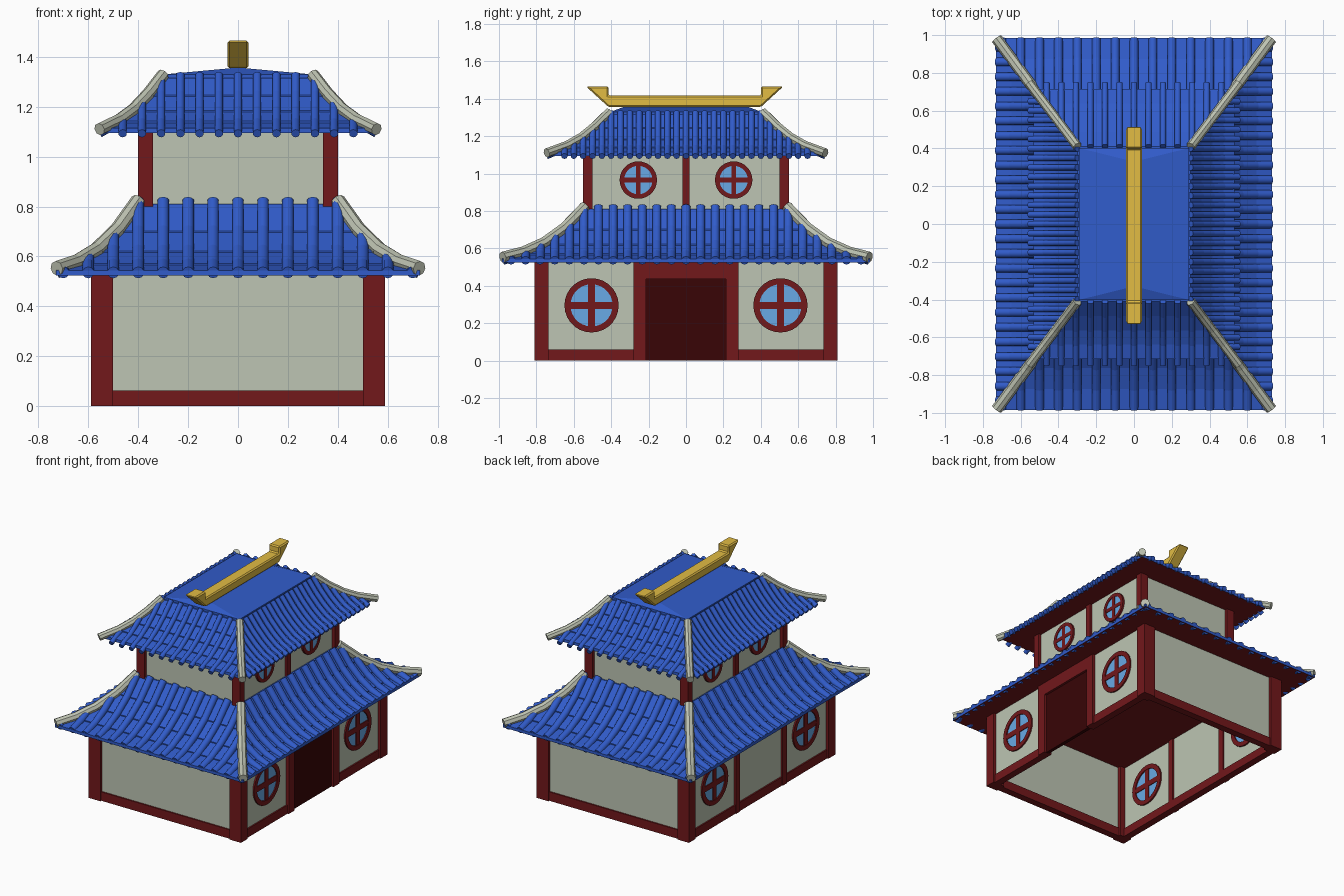
import bpy, bmesh, math
from mathutils import Matrix, Vector

cube = bpy.data.objects.get("Cube")
if cube:
    bpy.data.objects.remove(cube, do_unlink=True)


def material(name, rgb):
    linear = [((c / 255 + 0.055) / 1.055) ** 2.4 for c in rgb] + [1]
    m = bpy.data.materials.new(name)
    m.use_nodes = True
    m.diffuse_color = linear
    m.node_tree.nodes["Principled BSDF"].inputs["Base Color"].default_value = linear
    return m


BLUE = material("blue tile", (49, 92, 203))
RED = material("dark red wood", (114, 24, 27))
PALE = material("pale plaster", (189, 197, 179))
STONE = material("pale stone", (190, 195, 178))
GOLD = material("gold", (226, 188, 68))
GLASS = material("light blue glass", (104, 170, 230))
DARK = material("dark maroon", (56, 3, 5))
SIGNS = (-1, 1)


def finish(name, bm, *mats, smooth=False):
    bmesh.ops.recalc_face_normals(bm, faces=bm.faces)
    mesh = bpy.data.meshes.new(name)
    bm.to_mesh(mesh)
    bm.free()
    obj = bpy.data.objects.new(name, mesh)
    bpy.context.collection.objects.link(obj)
    for m in mats:
        mesh.materials.append(m)
    if smooth:
        bpy.ops.object.select_all(action='DESELECT')
        obj.select_set(True)
        bpy.context.view_layer.objects.active = obj
        bpy.ops.object.shade_smooth_by_angle(angle=math.radians(50))
    return obj


def add_box(bm, x, y, z):
    """Box from three (low, high) ranges."""
    size = [r[1] - r[0] for r in (x, y, z)]
    mid = [(r[1] + r[0]) / 2 for r in (x, y, z)]
    bmesh.ops.create_cube(bm, size=1, matrix=Matrix.Translation(mid) @ Matrix.Diagonal((*size, 1)))


def boxes(name, mat, ranges):
    bm = bmesh.new()
    for r in ranges:
        add_box(bm, *r)
    return finish(name, bm, mat)


def span(sign, low, high):
    return tuple(sorted((sign * low, sign * high)))


def add_rod(bm, p, q, radius, sides):
    d = q - p
    if d.length < 0.005:
        return
    m = Matrix.Translation((p + q) / 2) @ d.to_track_quat('Z', 'Y').to_matrix().to_4x4()
    bmesh.ops.create_cone(bm, cap_ends=True, segments=sides, radius1=radius, radius2=radius,
                          depth=d.length, matrix=m)


def window(name, x, y, z, outer, inner, depth):
    # round frame: a rectangle spun about the x axis
    centre = Vector((x, y, z))
    bm = bmesh.new()
    corners = [(-depth, inner), (depth, inner), (depth, outer), (-depth, outer)]
    verts = [bm.verts.new(centre + Vector((a, 0, r))) for a, r in corners]
    edges = [bm.edges.new((verts[i], verts[(i + 1) % 4])) for i in range(4)]
    bmesh.ops.spin(bm, geom=verts + edges, cent=centre, axis=(1, 0, 0),
                   angle=math.tau, steps=28)
    bmesh.ops.remove_doubles(bm, verts=bm.verts, dist=0.0005)
    # crossing bars
    w, d = inner * 0.17, depth * 0.9
    add_box(bm, (x - d, x + d), (y - w, y + w), (z - inner, z + inner))
    add_box(bm, (x - d, x + d), (y - inner, y + inner), (z - w, z + w))
    finish(name + "_frame", bm, RED)
    bm = bmesh.new()
    half = Vector((depth * 0.7, 0, 0))
    add_rod(bm, centre - half, centre + half, inner * 1.03, 28)
    finish(name + "_glass", bm, GLASS)


def roof(name, eave, top, heights, radius, spacing, ridge_radius, overhang):
    rows = len(heights) - 1

    def at(t):
        """Half width, half depth and height at slope position t."""
        i = min(max(int(t * rows), 0), rows - 1)
        z = heights[i] + (heights[i + 1] - heights[i]) * (t * rows - i)
        return [eave[k] + (top[k] - eave[k]) * t for k in (0, 1)] + [z]

    # stepped tile slopes as stacked rectangular rings
    levels = [(*eave, heights[0] - 0.013)]
    for i in range(rows):
        low, high = at(i / rows), at((i + 1) / rows)
        levels += [(low[0], low[1], low[2] + 0.007), tuple(high)]
    bm = bmesh.new()
    rings = [[bm.verts.new((sx * x, sy * y, z)) for sx, sy in ((-1, -1), (1, -1), (1, 1), (-1, 1))]
             for x, y, z in levels]
    for a, b in zip(rings, rings[1:]):
        for i in range(4):
            j = (i + 1) % 4
            bm.faces.new((a[i], a[j], b[j], b[i]))
    bm.faces.new(rings[-1])
    soffit = bm.faces.new(rings[0][::-1])
    soffit.material_index = 1
    finish(name + "_slopes", bm, BLUE, RED)

    # round cover tiles running down each slope, cut off at the hips
    start = -overhang
    bm = bmesh.new()
    for axis in (0, 1):
        count = int((eave[axis] - 0.02) / spacing[axis])
        for n in range(-count, count + 1):
            c = n * spacing[axis]
            limit = min(1, (eave[axis] - abs(c)) / (eave[axis] - top[axis]))
            stops = [start] + [i / rows for i in range(1, rows) if i / rows < limit] + [limit]
            for side in SIGNS:
                points = []
                for t in stops:
                    p = at(t)
                    v = Vector((0, 0, p[2] - 0.003 + 0.015 * min(1, max(0, t * 2))))
                    v[axis], v[1 - axis] = c, side * p[1 - axis]
                    points.append(v)
                for p, q in zip(points, points[1:]):
                    add_rod(bm, p, q, radius, 10)
    finish(name + "_cover_tiles", bm, BLUE, smooth=True)

    # stone hip ridges
    bm = bmesh.new()
    for sx in SIGNS:
        for sy in SIGNS:
            pts = [Vector((sx * p[0], sy * p[1], p[2] + 0.014))
                   for p in map(at, [start] + [i / rows for i in range(1, rows + 1)])]
            for p, q in zip(pts, pts[1:]):
                add_rod(bm, p, q, ridge_radius, 8)
    finish(name + "_hip_ridges", bm, STONE)


# lower storey: thin walls, open underneath
boxes("lower_walls", PALE,
      [(span(s, 0.54, 0.57), (-0.78, 0.78), (0.01, 0.524)) for s in SIGNS]
      + [((-0.56, 0.56), span(s, 0.76, 0.79), (0.01, 0.524)) for s in SIGNS])
boxes("lower_corner_posts", RED,
      [(span(a, 0.50, 0.59), span(b, 0.735, 0.81), (0, 0.524)) for a in SIGNS for b in SIGNS])
boxes("base_beams", RED,
      [((-0.52, 0.52), span(s, 0.75, 0.80), (0, 0.062)) for s in SIGNS]
      + [((0.53, 0.58), span(s, 0.26, 0.75), (0, 0.06)) for s in SIGNS]
      + [((-0.58, -0.53), (-0.75, 0.75), (0, 0.06))])
boxes("back_side_posts", RED,
      [((-0.585, -0.53), span(s, 0.235, 0.28), (0, 0.524)) for s in SIGNS])

# doorway
boxes("door_frame", RED,
      [((0.53, 0.59), span(s, 0.215, 0.28), (0, 0.524)) for s in SIGNS]
      + [((0.53, 0.59), (-0.22, 0.22), (0.435, 0.524))])
boxes("door_panel", DARK, [((0.55, 0.574), (-0.22, 0.22), (0, 0.44))])

# upper storey
boxes("upper_walls", PALE, [((-0.38, 0.38), (-0.53, 0.53), (0.79, 1.095))])
boxes("upper_posts", RED,
      [(span(a, 0.34, 0.40), span(b, 0.50, 0.55), (0.78, 1.095)) for a in SIGNS for b in SIGNS]
      + [(span(a, 0.36, 0.395), (-0.02, 0.02), (0.79, 1.095)) for a in SIGNS])

# round windows on both long sides
for a, side in ((-1, "right"), (1, "left")):
    for b, end in ((-1, "front"), (1, "back")):
        window(f"lower_window_{side}_{end}", a * 0.555, b * 0.505, 0.295, 0.145, 0.113, 0.025)
        window(f"upper_window_{side}_{end}", a * 0.38, b * 0.255, 0.965, 0.10, 0.076, 0.014)

# the two roofs
roof("lower_roof", (0.73, 0.985), (0.40, 0.54), (0.537, 0.565, 0.615, 0.695, 0.81),
     0.024, (0.10, 0.078), 0.030, -0.01)
roof("upper_roof", (0.532, 0.715), (0.30, 0.41), (1.107, 1.135, 1.178, 1.24, 1.315),
     0.017, (0.077, 0.05), 0.025, 0.1)

# low hipped cap
bm = bmesh.new()
add_box(bm, (-0.292, 0.292), (-0.402, 0.402), (1.30, 1.33))
base = [bm.verts.new((x, y, 1.33)) for x, y in
        ((-0.292, -0.402), (0.292, -0.402), (0.292, 0.402), (-0.292, 0.402))]
f, k = [bm.verts.new((0, s * 0.33, 1.357)) for s in SIGNS]
for face in ((base[0], base[1], f), (base[1], base[2], k, f),
             (base[2], base[3], k), (base[3], base[0], f, k)):
    bm.faces.new(face)
finish("roof_cap", bm, BLUE)

# gold ridge beam with flared ends
outline = [(0.40, 1.355), (0.52, 1.465), (0.40, 1.465), (0.40, 1.416)]
outline += [(-y - 0.014, z) for y, z in reversed(outline)]
bm = bmesh.new()
face = bm.faces.new([bm.verts.new((-0.042, y, z)) for y, z in outline])
moved = bmesh.ops.extrude_face_region(bm, geom=[face])["geom"]
bmesh.ops.translate(bm, vec=(0.084, 0, 0), verts=[v for v in moved if isinstance(v, bmesh.types.BMVert)])
ridge = finish("gold_ridge_beam", bm, GOLD)
bevel = ridge.modifiers.new("chamfer", 'BEVEL')
bevel.width = 0.008
bevel.segments = 1
